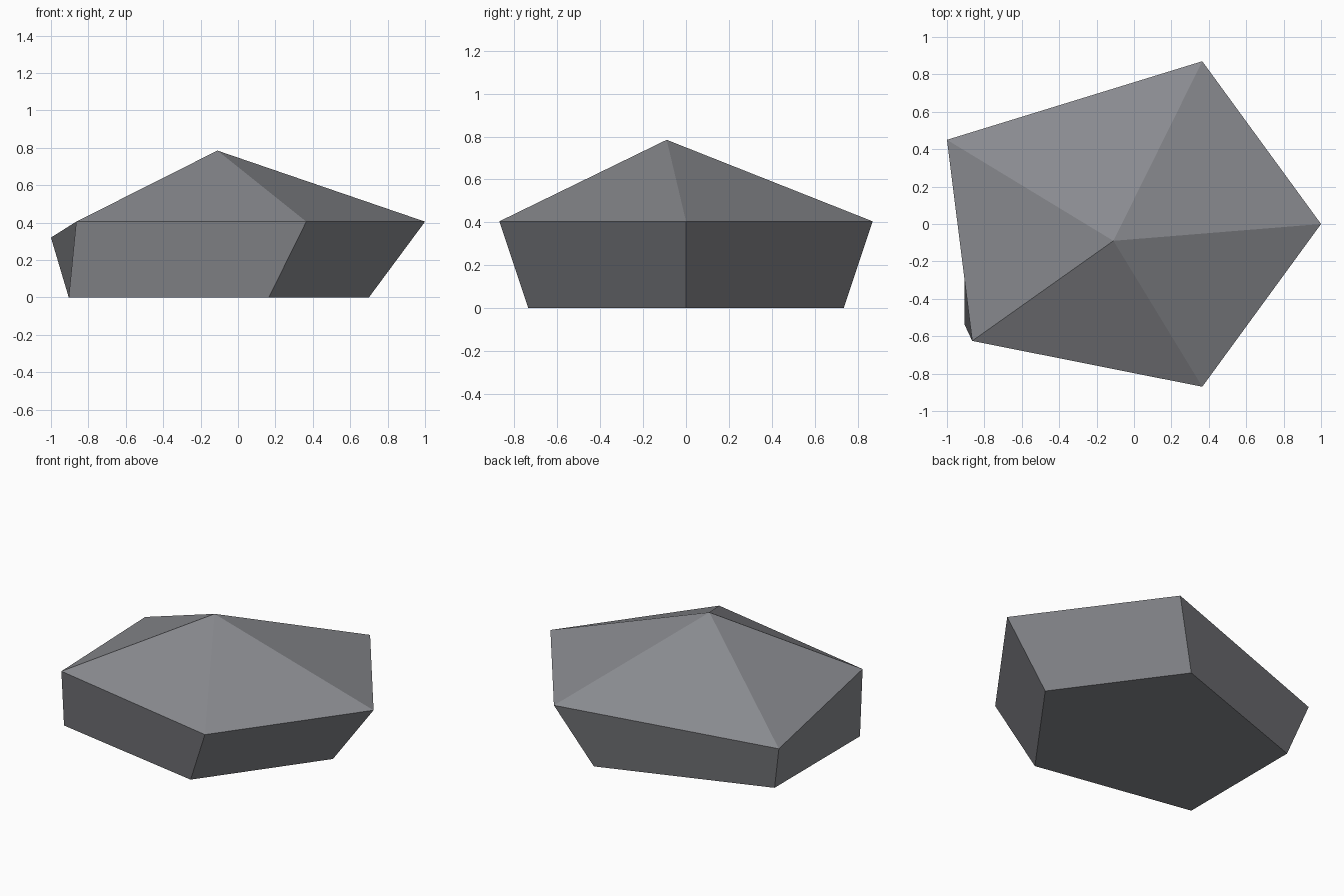
import bpy
import bmesh

cube = bpy.data.objects.get("Cube")
if cube:
    bpy.data.objects.remove(cube, do_unlink=True)

# Stone colour
stone = bpy.data.materials.new("slate_grey")
stone.use_nodes = True
colour = (0.25, 0.255, 0.275, 1.0)
stone.diffuse_color = colour
bsdf = stone.node_tree.nodes["Principled BSDF"]
bsdf.inputs["Base Color"].default_value = colour
bsdf.inputs["Roughness"].default_value = 0.9

# Five-sided outlines of the base and the wider rim, counter-clockwise from +x
base = [(0.70, 0, 0), (0.165, 0.735, 0), (-0.905, 0.36, 0),
        (-0.905, -0.54, 0), (0.165, -0.735, 0)]
rim = [(1, 0, 0.405), (0.365, 0.87, 0.405), (-1, 0.45, 0.32),
       (-0.865, -0.625, 0.405), (0.365, -0.87, 0.405)]
peak = (-0.11, -0.09, 0.785)

bm = bmesh.new()
low = [bm.verts.new(p) for p in base]
high = [bm.verts.new(p) for p in rim]
top = bm.verts.new(peak)

# Underside, flared sides and the off-centre pointed cap
bm.faces.new(low[::-1])
for i in range(len(low)):
    j = (i + 1) % len(low)
    bm.faces.new((low[i], low[j], high[j], high[i]))
    bm.faces.new((high[i], high[j], top))

mesh = bpy.data.meshes.new("rock")
bm.to_mesh(mesh)
bm.free()
mesh.materials.append(stone)
rock = bpy.data.objects.new("rock", mesh)
bpy.context.collection.objects.link(rock)
